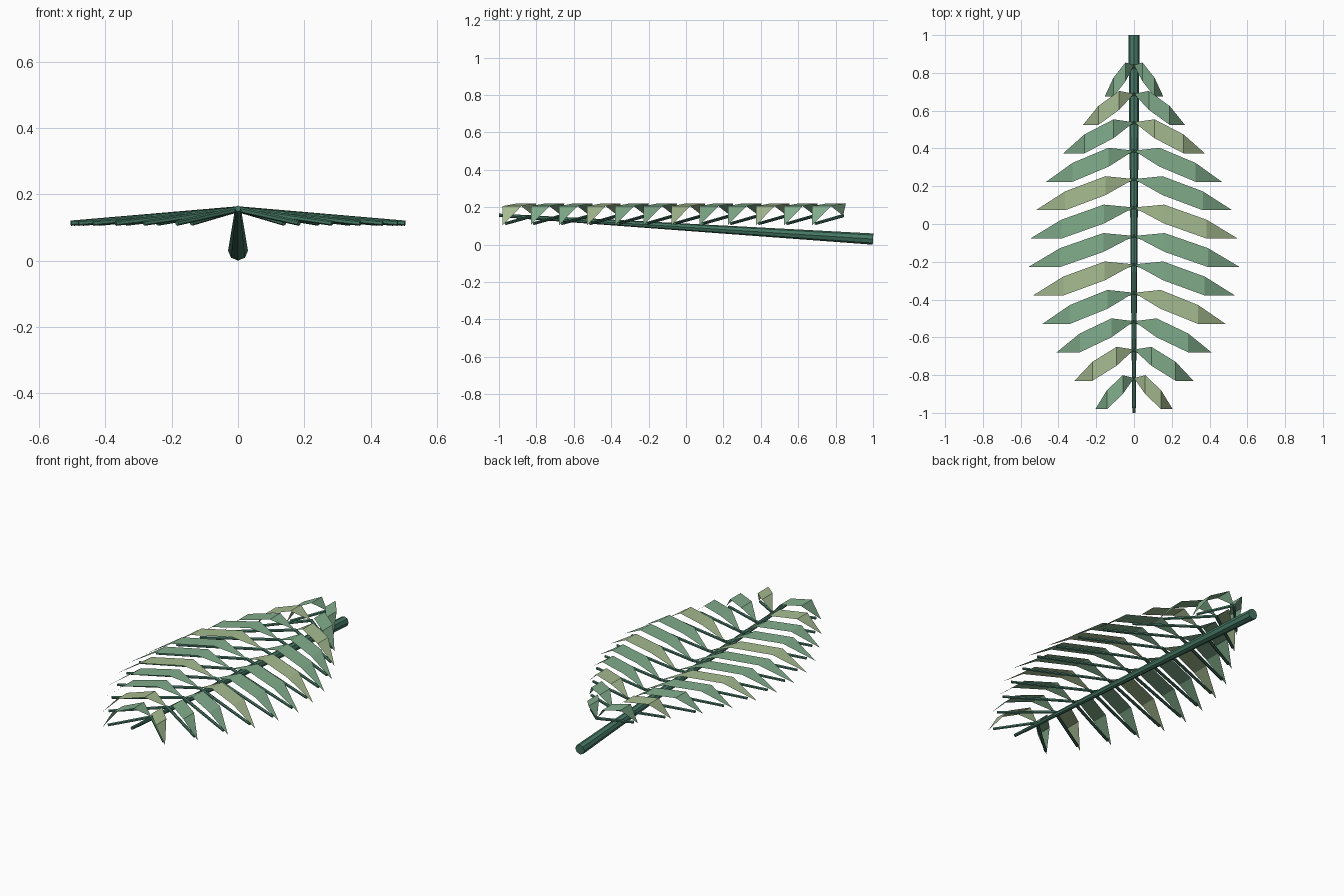
import bpy
from mathutils import Vector

if "Cube" in bpy.data.objects:
    bpy.data.objects.remove(bpy.data.objects["Cube"])


def material(name, color):
    m = bpy.data.materials.new(name)
    m.diffuse_color = (*color, 1)
    m.use_nodes = True
    m.node_tree.nodes["Principled BSDF"].inputs["Base Color"].default_value = m.diffuse_color
    return m


STEM = material("stem_green", (0.06, 0.19, 0.13))
LEAF = material("leaf_green", (0.22, 0.42, 0.26))
PALE = material("pale_leaf_green", (0.38, 0.50, 0.28))


def rod(name, a, b, ra, rb, sides):
    """Tapered straight rod from a to b."""
    a, b = Vector(a), Vector(b)
    d = b - a
    bpy.ops.mesh.primitive_cone_add(vertices=sides, radius1=ra, radius2=rb,
                                    depth=d.length, location=(a + b) / 2)
    o = bpy.context.object
    o.name = name
    o.rotation_euler = d.to_track_quat('Z', 'Y').to_euler()
    o.data.materials.append(STEM)


def leaflet(name, root_y, reach, side, mat):
    """Arched strip: root point, two ridges running along y, drooping tip."""
    # (fraction of reach, y offset, z)
    pts = [(0, 0, 0.155),
           (0.29, 0.015, 0.221), (0.29, -0.085, 0.221),
           (0.70, -0.065, 0.206), (0.70, -0.165, 0.206),
           (1, -0.165, 0.104)]
    verts = [(side * f * reach, root_y + y, z) for f, y, z in pts]
    faces = [(0, 2, 1), (1, 2, 4, 3), (3, 4, 5)]
    if side < 0:
        faces = [f[::-1] for f in faces]
    me = bpy.data.meshes.new(name)
    me.from_pydata(verts, [], faces)
    me.materials.append(mat)
    bpy.context.collection.objects.link(bpy.data.objects.new(name, me))


# Main stem, rising and thinning towards the front
rod("main_stem", (0, 1, 0.03), (0, -1, 0.157), 0.03, 0.009, 8)

# Twelve pairs of leaflets, each with a thin rib underneath
reaches = [0.155, 0.27, 0.375, 0.465, 0.52, 0.55,
           0.56, 0.535, 0.485, 0.41, 0.315, 0.205]
for i, reach in enumerate(reaches):
    y = 0.84 - 0.1505 * i
    for side, label, pale in ((1, "right", 2), (-1, "left", 1)):
        leaflet(f"leaflet_{label}_{i + 1}", y, reach, side,
                PALE if i % 3 == pale else LEAF)
        rod(f"rib_{label}_{i + 1}", (0, y, 0.155),
            (side * 0.9 * reach, y - 0.148, 0.113), 0.009, 0.008, 6)
